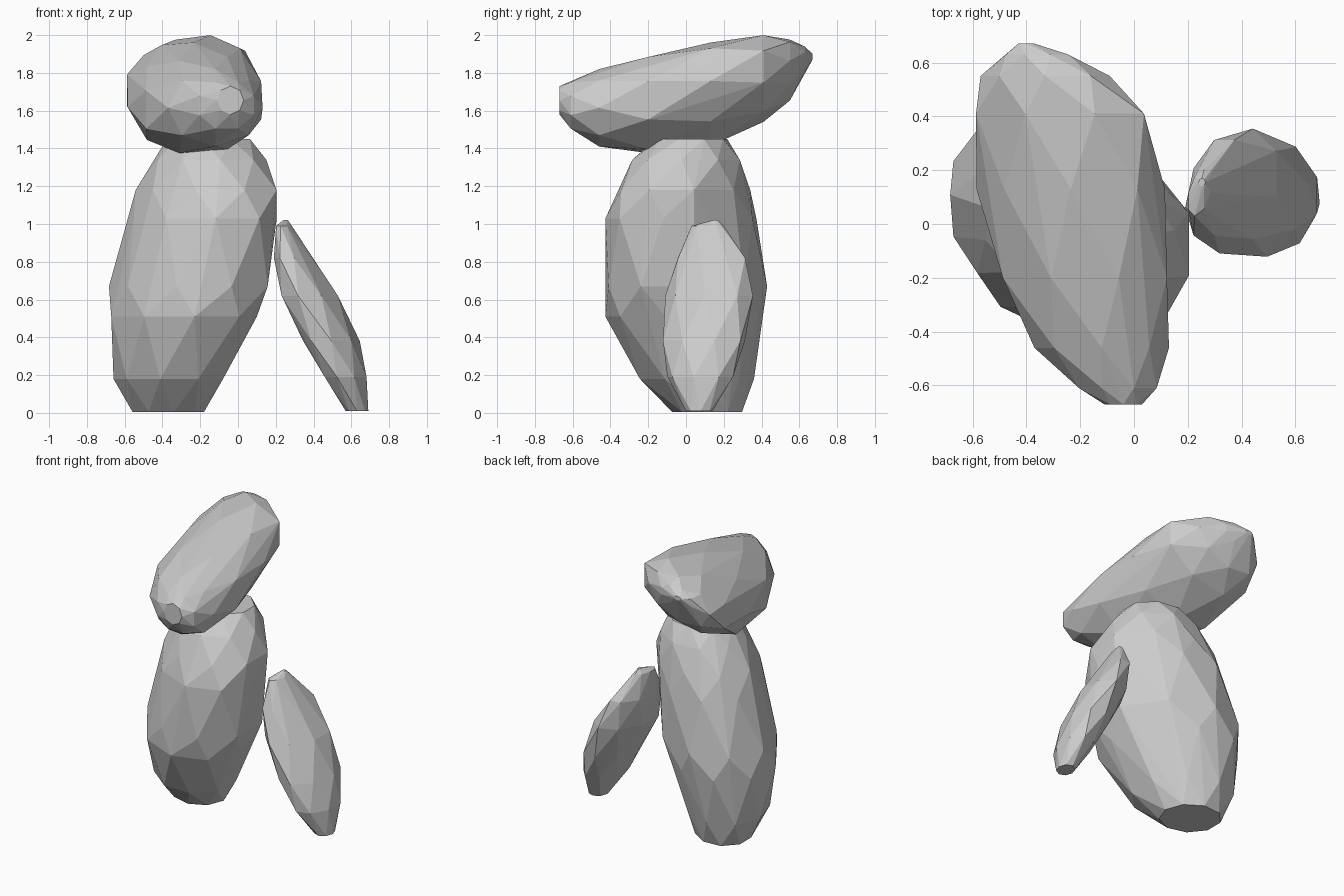
import bpy, bmesh
from math import cos, sin, pi, radians


def stone(name, axis, sections, sides=8):
    """Faceted rock: hull of staggered rings, each (position, a_min, a_max, b_min, b_max, skew).
    Skew slants the ring towards one diagonal while keeping its limits."""
    bm = bmesh.new()
    for k, (p, a0, a1, b0, b1, skew) in enumerate(sections):
        ts = [2 * pi * (i + 0.5 * (k % 2)) / sides for i in range(sides)]
        fit_a = (max(map(cos, ts)) + 1) / 2    # nearly touch the limits
        fit_b = (max(sin(t - skew) for t in ts) + 1) / 2
        for t in ts:
            a = (a0 + a1) / 2 + (a1 - a0) / 2 * cos(t) / fit_a
            b = (b0 + b1) / 2 + (b1 - b0) / 2 * sin(t - skew) / fit_b
            bm.verts.new((a, b, p) if axis == 'Z' else (a, p, b))
    hull = bmesh.ops.convex_hull(bm, input=bm.verts[:])
    loose = {v for v in hull["geom_interior"] + hull["geom_unused"]
             if isinstance(v, bmesh.types.BMVert)}
    bmesh.ops.delete(bm, geom=list(loose), context='VERTS')
    # merge nearly flat neighbours into broad facets
    bmesh.ops.dissolve_limit(bm, angle_limit=radians(5), verts=bm.verts[:], edges=bm.edges[:])
    bmesh.ops.recalc_face_normals(bm, faces=bm.faces[:])
    mesh = bpy.data.meshes.new(name)
    bm.to_mesh(mesh)
    bm.free()
    obj = bpy.data.objects.new(name, mesh)
    bpy.context.collection.objects.link(obj)
    return obj


# Upright stone: z, then x and y limits
stone("standing_stone", 'Z', [
    (0.005, -0.57, -0.18, -0.07, 0.30, 0.1),
    (0.18, -0.65, -0.07, -0.26, 0.36, 0.2),
    (0.51, -0.695, 0.10, -0.42, 0.41, 0.25),
    (0.67, -0.67, 0.17, -0.425, 0.43, 0.25),
    (1.03, -0.575, 0.205, -0.42, 0.38, 0.25),
    (1.18, -0.53, 0.215, -0.36, 0.34, 0.2),
    (1.34, -0.44, 0.15, -0.28, 0.29, 0.1),
    (1.45, -0.37, 0.07, -0.16, 0.22, 0.0),
], 9)

# Capstone lying across the top: y, then x and z limits
stone("cap_stone", 'Y', [
    (-0.67, -0.11, 0.03, 1.58, 1.73, 0.0),
    (-0.61, -0.21, 0.09, 1.50, 1.755, 0.0),
    (-0.46, -0.37, 0.13, 1.41, 1.82, 0.0),
    (-0.20, -0.50, 0.135, 1.37, 1.89, -0.1),
    (0.13, -0.585, 0.115, 1.41, 1.965, -0.25),
    (0.41, -0.60, 0.05, 1.54, 2.00, -0.3),
    (0.55, -0.57, -0.09, 1.65, 1.98, -0.3),
    (0.63, -0.48, -0.24, 1.80, 1.94, -0.2),
    (0.67, -0.43, -0.37, 1.87, 1.90, 0.0),
])

# Thin slab leaning on the right side: z, then x and y limits
stone("leaning_stone", 'Z', [
    (0.01, 0.57, 0.69, 0.00, 0.14, -0.1),
    (0.19, 0.455, 0.685, -0.10, 0.25, -0.2),
    (0.38, 0.345, 0.645, -0.125, 0.315, -0.25),
    (0.62, 0.225, 0.535, -0.11, 0.355, -0.3),
    (0.82, 0.19, 0.405, -0.05, 0.32, -0.4),
    (0.99, 0.20, 0.285, 0.03, 0.20, -0.4),
    (1.02, 0.24, 0.265, 0.14, 0.17, 0.0),
])
